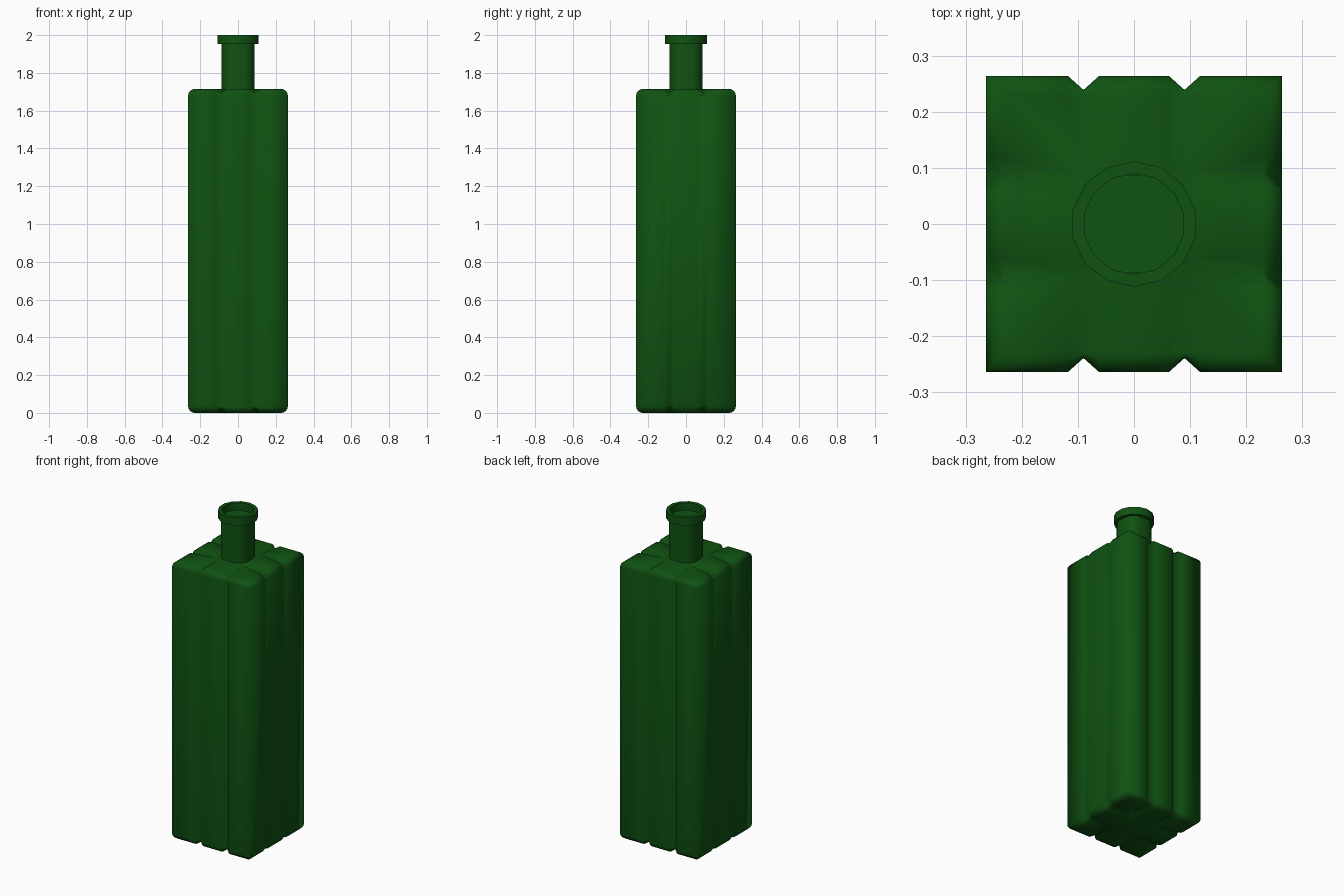
import bpy, bmesh
from math import sin, cos, pi, radians

if "Cube" in bpy.data.objects:
    bpy.data.objects.remove(bpy.data.objects["Cube"])

glass = bpy.data.materials.new("green_glass")
glass.diffuse_color = (0.005, 0.085, 0.006, 1)
glass.use_nodes = True
glass.node_tree.nodes["Principled BSDF"].inputs["Base Color"].default_value = glass.diffuse_color

H, HALF, R = 1.715, 0.264, 0.035      # body height, half width, edge radius
G, GW, GD = 0.09, 0.028, 0.025        # groove position, half width, depth


def finish(name, bm, angle=None):
    bmesh.ops.remove_doubles(bm, verts=bm.verts, dist=1e-5)
    bmesh.ops.recalc_face_normals(bm, faces=bm.faces)
    mesh = bpy.data.meshes.new(name)
    bm.to_mesh(mesh)
    bm.free()
    ob = bpy.data.objects.new(name, mesh)
    bpy.context.collection.objects.link(ob)
    mesh.materials.append(glass)
    for p in mesh.polygons:
        p.use_smooth = True
    if angle:
        bpy.ops.object.select_all(action='DESELECT')
        ob.select_set(True)
        bpy.context.view_layer.objects.active = ob
        bpy.ops.object.shade_smooth_by_angle(angle=radians(angle))
    return ob


def bridge(bm, a, b):
    n = len(a)
    for i in range(n):
        j = (i + 1) % n
        bm.faces.new((a[i], a[j], b[j], b[i]))


def body_ring(t, top):
    """Grooved square section at angle t round the rolled edge."""
    pts = []
    for side in range(4):
        ca, sa = ((1, 0), (0, 1), (-1, 0), (0, -1))[side]
        edge = HALF - R + R * cos(t)
        for u, cut in ((-edge, 0), (-G - GW, 0), (-G, 1), (-G + GW, 0),
                       (G - GW, 0), (G, 1), (G + GW, 0)):
            # side panels are flat, only their rolled edges are notched
            d = GD * cut
            if side % 2 and t < 0.01:
                d = 0
            out, up = HALF - R + (R - d) * cos(t), R - (R - d) * sin(t)
            # local front: (u, -out) turned by side
            x, y = u * ca + out * sa, u * sa - out * ca
            pts.append((x, y, H - up if top else up))
    return pts


def clamp(v):
    return max(-G, min(G, v))


# Body: rolled edges top and bottom, grooves fading into a flat centre
bm = bmesh.new()
angles = [i * pi / 8 for i in range(5)]
rings = [body_ring(t, False) for t in reversed(angles)] + [body_ring(t, True) for t in angles]
rings.insert(0, [(clamp(x), clamp(y), 0) for x, y, z in rings[0]])
rings.append([(clamp(x), clamp(y), H) for x, y, z in rings[-1]])
loops = [[bm.verts.new(p) for p in r] for r in rings]
for a, b in zip(loops, loops[1:]):
    bridge(bm, a, b)
for z in (0, H):
    bm.faces.new([bm.verts.new((x * G, y * G, z)) for x, y in ((-1, -1), (1, -1), (1, 1), (-1, 1))])
finish("bottle_body", bm)

# Neck: rounded square tube with a closed top
bm = bmesh.new()
loops = []
for z in (H - 0.02, 1.955):
    ring = []
    for k in range(4):
        sx, sy = ((1, 1), (-1, 1), (-1, -1), (1, -1))[k]
        for s in range(5):
            a = k * pi / 2 + s * pi / 8
            ring.append(bm.verts.new((sx * 0.025 + 0.062 * cos(a), sy * 0.025 + 0.062 * sin(a), z)))
    loops.append(ring)
bridge(bm, *loops)
bm.faces.new(loops[1])
finish("bottle_neck", bm, 40)

# Rim: 14-sided collar, open in the middle
bm = bmesh.new()
loops = []
for r, z in ((0.09, 1.952), (0.112, 1.952), (0.112, 2.0), (0.09, 2.0)):
    loops.append([bm.verts.new((r * cos(pi / 2 + i * pi / 7), r * sin(pi / 2 + i * pi / 7), z))
                  for i in range(14)])
for i in range(4):
    bridge(bm, loops[i], loops[(i + 1) % 4])
finish("bottle_rim", bm, 40)
